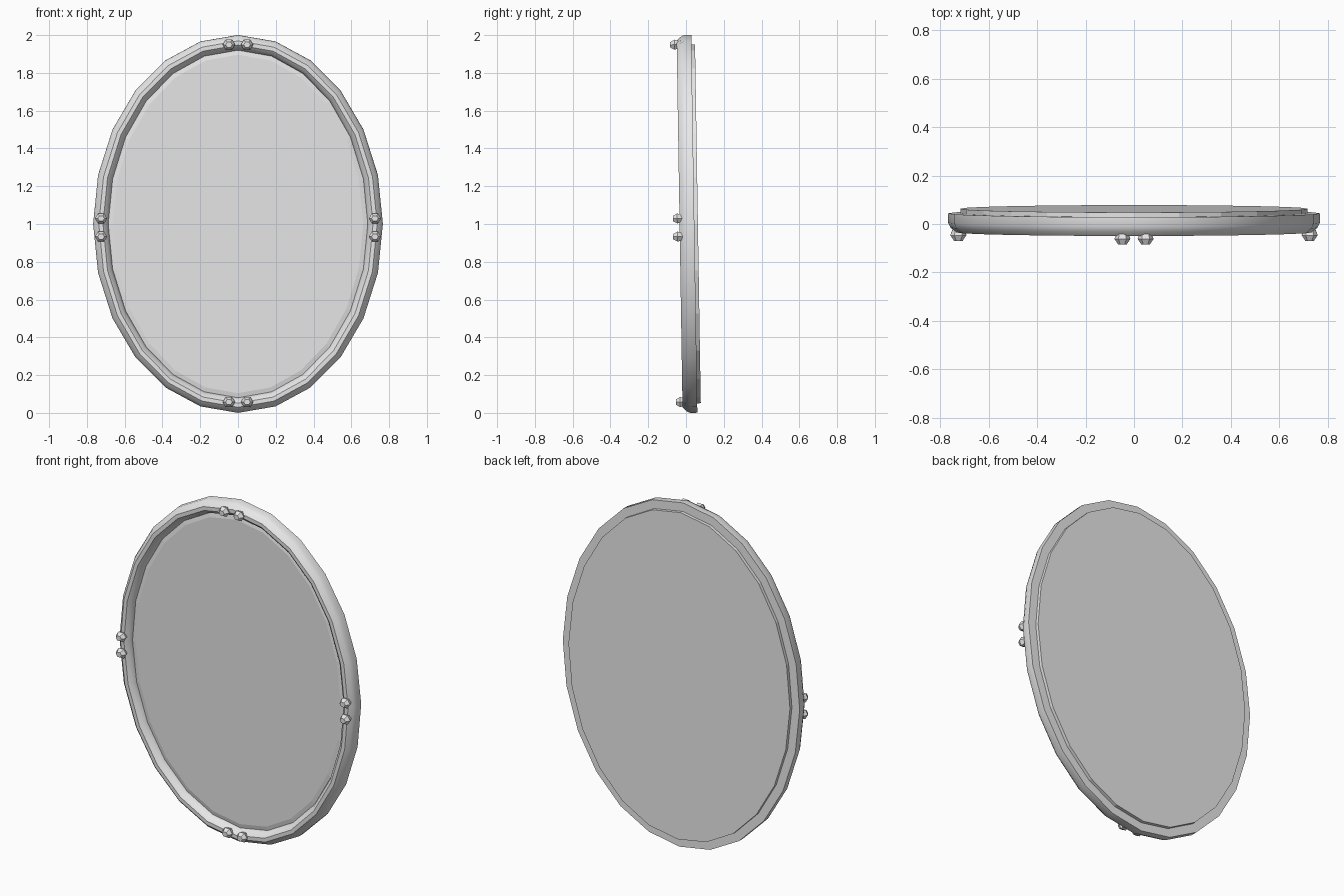
import bpy, bmesh
from math import sin, cos, pi
from mathutils import Matrix, Vector

cube = bpy.data.objects.get("Cube")
if cube:
    bpy.data.objects.remove(cube, do_unlink=True)

HALF_W, HALF_H, SEGMENTS = 0.767, 1.0, 24
# The whole mirror leans slightly forward at the top
LEAN = Matrix.Translation((0, 0, 1)) @ Matrix.Rotation(0.016, 4, 'X')

grey = bpy.data.materials.new("plain grey")
grey.use_nodes = True
grey.diffuse_color = (0.8, 0.8, 0.8, 1)
grey.node_tree.nodes["Principled BSDF"].inputs["Base Color"].default_value = (0.8, 0.8, 0.8, 1)


def finish(name, bm, smooth):
    bmesh.ops.recalc_face_normals(bm, faces=bm.faces)
    bm.transform(LEAN)
    mesh = bpy.data.meshes.new(name)
    bm.to_mesh(mesh)
    bm.free()
    mesh.materials.append(grey)
    obj = bpy.data.objects.new(name, mesh)
    bpy.context.collection.objects.link(obj)
    if smooth:
        bpy.ops.object.select_all(action='DESELECT')
        obj.select_set(True)
        bpy.context.view_layer.objects.active = obj
        bpy.ops.object.shade_smooth_by_angle(angle=pi / 6)


def oval_loops(bm, profile, closed, half_w, half_h, count, centre=(0, 0, 0)):
    """Sweep (inset, depth) points around an oval; cap the ends unless closed."""
    loops = []
    for inset, depth in profile:
        loops.append([bm.verts.new(Vector(centre) + Vector((
            (half_w - inset) * cos(2 * pi * i / count), depth,
            (half_h - inset) * sin(2 * pi * i / count)))) for i in range(count)])
    pairs = list(zip(loops, loops[1:]))
    if closed:
        pairs.append((loops[-1], loops[0]))
    else:
        bm.faces.new(loops[0])
        bm.faces.new(loops[-1])
    for a, b in pairs:
        for i in range(count):
            j = (i + 1) % count
            bm.faces.new((a[i], a[j], b[j], b[i]))


# Rounded oval frame
bm = bmesh.new()
oval_loops(bm, [(0, 0.044), (0, 0.005), (0.01, -0.015), (0.03, -0.034),
                (0.052, -0.034), (0.07, -0.018), (0.08, 0.004), (0.08, 0.044)],
           True, HALF_W, HALF_H, SEGMENTS)
finish("frame", bm, True)

# Mirror plate with a narrow bevelled edge
bm = bmesh.new()
oval_loops(bm, [(0.075, 0.03), (0.08, 0.006), (0.104, 0.001)],
           False, HALF_W, HALF_H, SEGMENTS)
finish("mirror_plate", bm, False)

# Backing board
bm = bmesh.new()
oval_loops(bm, [(0.05, 0.03), (0.05, 0.063)], False, HALF_W, HALF_H, SEGMENTS)
finish("backing_board", bm, False)

# Faceted studs in pairs at the top, bottom and both sides
spots = {}
for side, s in (("left", 1), ("right", -1)):
    spots["top_stud_" + side] = (s * 0.048, 0.95)
    spots["bottom_stud_" + side] = (s * 0.048, -0.942)
    spots[side + "_stud_upper"] = (s * 0.725, 0.03)
    spots[side + "_stud_lower"] = (s * 0.725, -0.066)
for name, (x, z) in spots.items():
    bm = bmesh.new()
    oval_loops(bm, [(0.01, -0.02), (0, -0.046), (0.015, -0.069)],
               False, 0.033, 0.031, 6, (x, 0, z))
    finish(name, bm, False)
